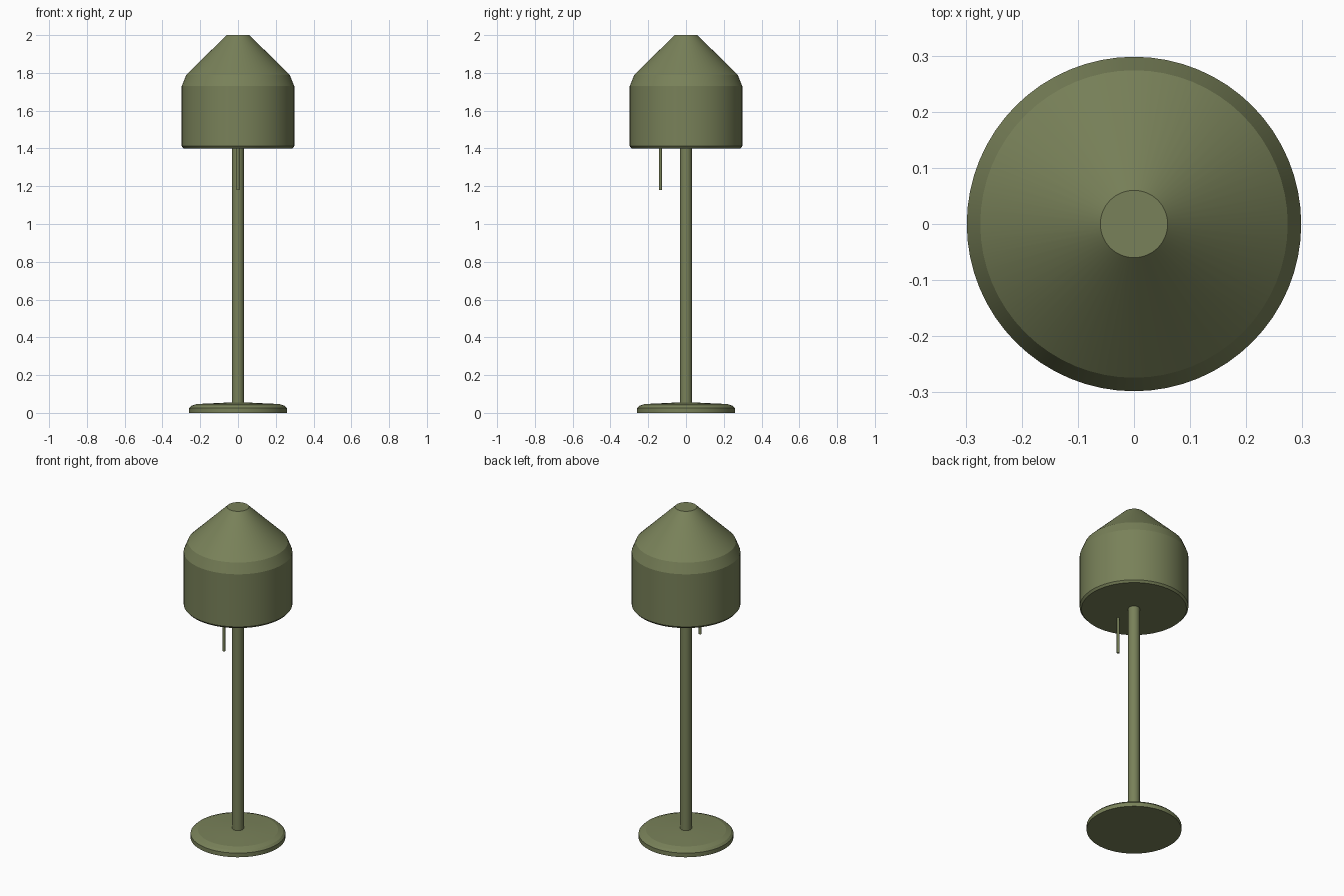
import bpy, bmesh, math

if "Cube" in bpy.data.objects:
    bpy.data.objects.remove(bpy.data.objects["Cube"])

olive = bpy.data.materials.new("olive green")
olive.diffuse_color = (0.19, 0.22, 0.1, 1)
olive.use_nodes = True
olive.node_tree.nodes["Principled BSDF"].inputs["Base Color"].default_value = olive.diffuse_color


def lathe(name, profile, sides=64, location=(0, 0, 0)):
    """Revolve (radius, z) points around z, closing both ends with a flat cap."""
    bm = bmesh.new()
    rings = []
    for r, z in profile:
        rings.append([bm.verts.new((r * math.cos(2 * math.pi * i / sides),
                                    r * math.sin(2 * math.pi * i / sides), z))
                      for i in range(sides)])
    for a, b in zip(rings, rings[1:]):
        for i in range(sides):
            j = (i + 1) % sides
            bm.faces.new((a[i], a[j], b[j], b[i]))
    bm.faces.new(rings[0][::-1])
    bm.faces.new(rings[-1])
    mesh = bpy.data.meshes.new(name)
    bm.to_mesh(mesh)
    bm.free()
    mesh.materials.append(olive)
    ob = bpy.data.objects.new(name, mesh)
    ob.location = location
    bpy.context.collection.objects.link(ob)
    bpy.ops.object.select_all(action='DESELECT')
    ob.select_set(True)
    bpy.context.view_layer.objects.active = ob
    bpy.ops.object.shade_smooth_by_angle(angle=math.radians(15))
    return ob


# Round foot with a softened upper edge and slightly domed top
lathe("base", [(0.26, 0), (0.26, 0.025), (0.248, 0.037), (0.22, 0.047),
               (0.13, 0.051), (0.05, 0.055)])
# Upright pole
lathe("pole", [(0.032, 0.04), (0.032, 1.41)], 32)
# Closed drum shade with a conical top
lathe("shade", [(0.288, 1.40), (0.298, 1.412), (0.298, 1.73),
                (0.274, 1.79), (0.06, 2.0)])
# Pull cord hanging in front of the pole
lathe("pull_cord", [(0.008, 1.18), (0.008, 1.41)], 16, (0, -0.135, 0))
